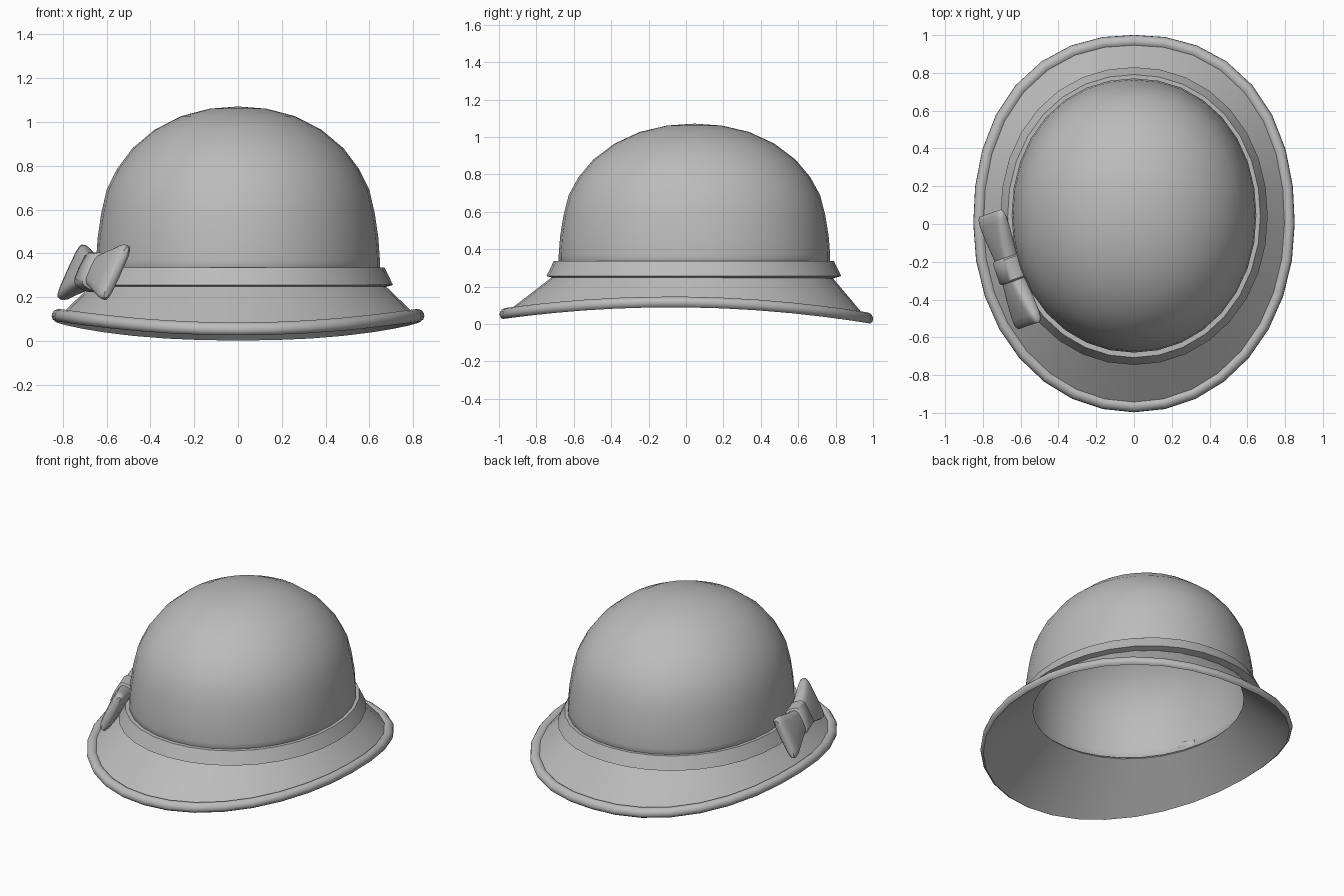
import bpy
import math
from mathutils import Matrix, Vector

SEG = 32
cube = bpy.data.objects.get("Cube")
if cube:
    bpy.data.objects.remove(cube, do_unlink=True)

# One plain felt colour
felt = bpy.data.materials.new("grey_felt")
felt.use_nodes = True
felt.diffuse_color = (0.5, 0.5, 0.5, 1)
felt.node_tree.nodes["Principled BSDF"].inputs["Base Color"].default_value = (0.5, 0.5, 0.5, 1)


def oval(rx, ry, cy, height, back=2.09):
    """Oval ring; back sets the fullness behind, height is a number or function of y."""
    ring = []
    for i in range(SEG):
        a = math.tau * i / SEG
        c, s = math.cos(a), math.sin(a)
        p = back if s > 0.001 else 2.05
        k = (abs(c) ** p + abs(s) ** p) ** (-1 / p)
        y = cy + ry * s * k
        ring.append((rx * c * k, y, height(y) if callable(height) else height))
    return ring


def loft(name, rings, closed=False, caps=False, thickness=0, angle=35):
    """Skin a list of rings; optionally join last to first or cap the ends."""
    n, m = len(rings[0]), len(rings)
    verts = [p for ring in rings for p in ring]
    faces = []
    for r in range(m if closed else m - 1):
        s = (r + 1) % m
        for i in range(n):
            j = (i + 1) % n
            faces.append((r * n + i, r * n + j, s * n + j, s * n + i))
    if caps:
        faces.append(tuple(reversed(range(n))))
        faces.append(tuple(range((m - 1) * n, m * n)))
    mesh = bpy.data.meshes.new(name)
    mesh.from_pydata(verts, [], faces)
    mesh.materials.append(felt)
    obj = bpy.data.objects.new(name, mesh)
    bpy.context.collection.objects.link(obj)
    bpy.ops.object.select_all(action="DESELECT")
    obj.select_set(True)
    bpy.context.view_layer.objects.active = obj
    bpy.ops.object.mode_set(mode="EDIT")
    bpy.ops.mesh.select_all(action="SELECT")
    bpy.ops.mesh.remove_doubles(threshold=0.0001)
    if closed or caps:
        bpy.ops.mesh.normals_make_consistent(inside=False)
    bpy.ops.object.mode_set(mode="OBJECT")
    bpy.ops.object.shade_smooth_by_angle(angle=math.radians(angle))
    if thickness:
        solid = obj.modifiers.new("thickness", "SOLIDIFY")
        solid.thickness = thickness
        solid.offset = -1
    return obj


# Crown: thin domed oval shell, walked from rim to apex
dome = [(0.648, 0.28), (0.648, 0.37), (0.641, 0.47), (0.625, 0.58), (0.6, 0.69),
        (0.553, 0.785), (0.482, 0.88), (0.382, 0.964), (0.26, 1.027), (0.13, 1.061), (0, 1.071)]
loft("crown", [oval(r, r * 1.12, 0.045, z) for r, z in dome], thickness=0.012, angle=50)


# Brim: straight flare ending in a rolled edge that dips at front and back
def edge_height(y):
    return 0.116 - 0.077 * y * y - 0.0119 * y


brim = [oval(0.6, 0.67, 0.045, 0.286, 2.0), oval(0.617, 0.69, 0.045, 0.305)]
for degrees in (145, 115, 85, 55, 25, -5, -35, -65):
    a = math.radians(degrees)
    dr, dz = 0.03 * math.cos(a), 0.03 * math.sin(a)
    brim.append(oval(0.821 + dr, 0.969 + dr, 0.002, lambda y: edge_height(y) + dz, 2.25))
loft("brim", brim, closed=True, angle=40)

# Hat band: flared ribbon with an overhanging lower edge
band = [(0.64, 0.336), (0.669, 0.336), (0.708, 0.256), (0.66, 0.243)]
loft("hat_band", [oval(r, r + 0.08, 0.042, z) for r, z in band], closed=True)

# Bow frame: along the band, up the slope, and outward
along = Vector((0.326, -0.945, 0)).normalized()
up = Vector((0.41, 0.14, 0.9)).normalized()
out = along.cross(up)
frame = Matrix((along, up, out)).transposed().to_4x4()
frame.translation = (-0.658, -0.24, 0.314)


def bow_piece(name, stations):
    """Loft rounded-rectangle sections given as (distance, half height, half depth)."""
    rings = []
    for d, h, w in stations:
        ring = []
        for k in range(16):
            c, s = math.cos(math.tau * k / 16), math.sin(math.tau * k / 16)
            v = h * math.copysign(abs(c) ** 0.45, c)
            u = w * math.copysign(abs(s) ** 0.6, s)
            ring.append(frame @ Vector((d, v, u)))
        rings.append(ring)
    loft(name, rings, caps=True, angle=50)


lobe = [(0.02, 0.07, 0.04), (0.07, 0.078, 0.045), (0.16, 0.102, 0.045),
        (0.26, 0.132, 0.037), (0.298, 0.138, 0.028), (0.315, 0.128, 0.013)]
for side, label in ((1, "front"), (-1, "back")):
    bow_piece("bow_loop_" + label, [(side * d, h, w) for d, h, w in lobe])
bow_piece("bow_knot", [(-0.066, 0.076, 0.048), (-0.057, 0.088, 0.058),
                       (0.057, 0.088, 0.058), (0.066, 0.076, 0.048)])
